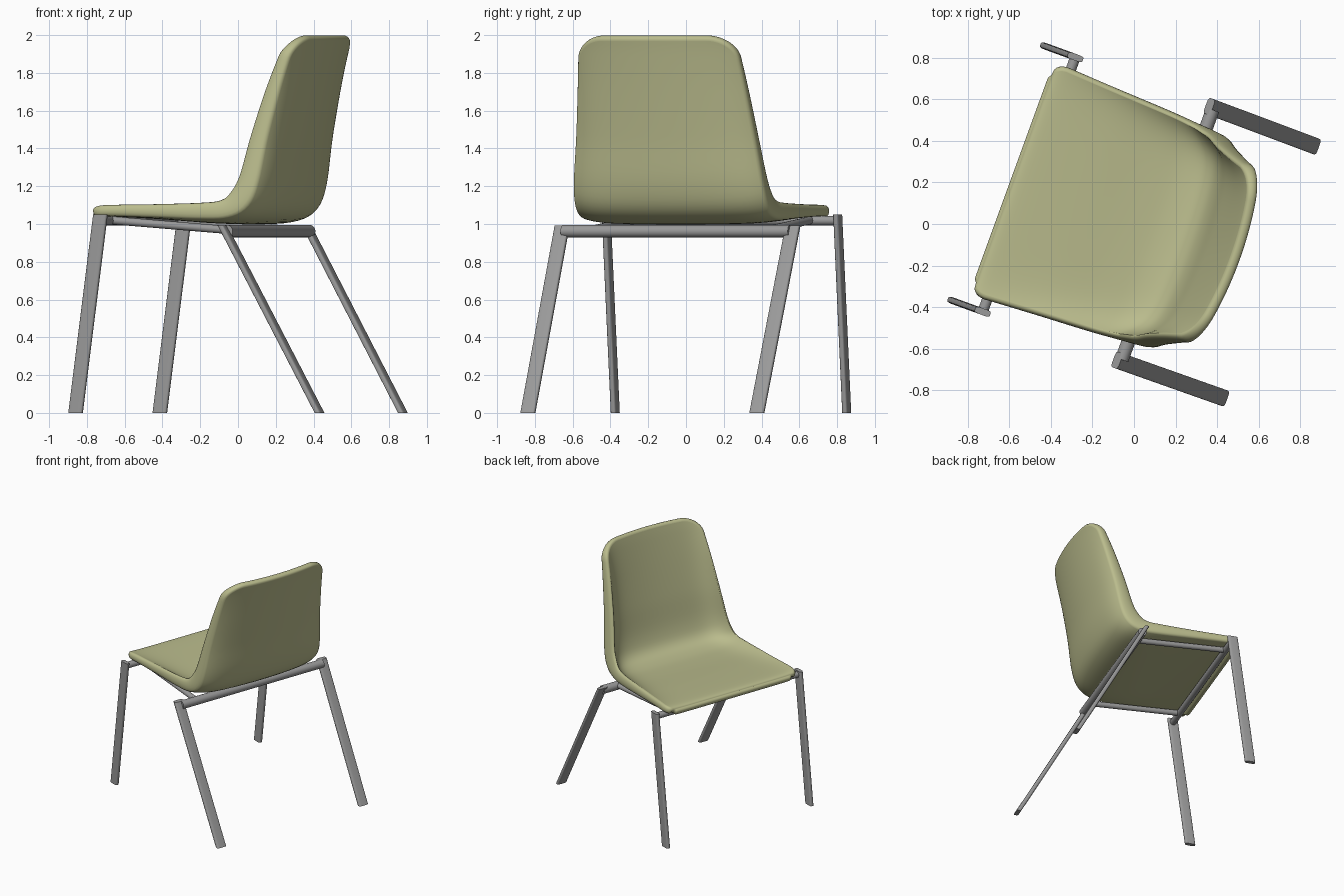
import bpy, bmesh, math
from mathutils import Vector, Matrix

if "Cube" in bpy.data.objects:
    bpy.data.objects.remove(bpy.data.objects["Cube"])

# chair frame: p = towards the back, q = sideways; whole chair is turned 20 degrees
ROT = Matrix.Rotation(math.radians(-20), 3, 'Z')
def W(p, q, z):
    return ROT @ Vector((p, q + 0.006, z))

def material(name, col):
    m = bpy.data.materials.new(name)
    m.diffuse_color = (*col, 1)
    m.use_nodes = True
    m.node_tree.nodes["Principled BSDF"].inputs["Base Color"].default_value = m.diffuse_color
    return m

olive = material("olive shell", (0.49, 0.50, 0.265))
grey = material("grey metal", (0.32, 0.32, 0.32))

def make(name, bm, mat):
    bmesh.ops.recalc_face_normals(bm, faces=bm.faces)
    me = bpy.data.meshes.new(name)
    bm.to_mesh(me)
    bm.free()
    ob = bpy.data.objects.new(name, me)
    bpy.context.collection.objects.link(ob)
    me.materials.append(mat)
    return ob

def smooth(ob, deg=40):
    bpy.ops.object.select_all(action='DESELECT')
    ob.select_set(True)
    bpy.context.view_layer.objects.active = ob
    bpy.ops.object.shade_smooth_by_angle(angle=math.radians(deg))

def loft(name, rings, mat):
    bm = bmesh.new()
    vs = [[bm.verts.new(c) for c in r] for r in rings]
    n = len(vs[0])
    for a, b in zip(vs, vs[1:]):
        for i in range(n):
            bm.faces.new((a[i], a[(i + 1) % n], b[(i + 1) % n], b[i]))
    bm.faces.new(vs[0])
    bm.faces.new(vs[-1])
    smooth(make(name, bm, mat))

# flattened leg with level ends
def leg(name, top, foot, hp, hq):
    def ring(c):
        out = []
        for i in range(28):
            a = 2 * math.pi * i / 28
            ca, sa = math.cos(a), math.sin(a)
            out.append(W(c[0] + hp * math.copysign(abs(ca) ** 0.5, ca),
                         c[1] + hq * math.copysign(abs(sa) ** 0.5, sa), c[2]))
        return out
    loft(name, [ring(foot), ring(top)], grey)

# round bar between two points
def bar(name, a, b, r):
    a, b = W(*a), W(*b)
    rot = (b - a).to_track_quat('Z', 'Y')
    offs = [rot @ Vector((r * math.cos(i * math.pi / 10), r * math.sin(i * math.pi / 10), 0))
            for i in range(20)]
    loft(name, [[a + o for o in offs], [b + o for o in offs]], grey)

for s, side in ((-1, "left"), (1, "right")):
    leg("front_leg_" + side, (-0.54, 0.652 * s, 1.05), (-0.68, 0.652 * s, 0), 0.039, 0.016)
    leg("back_leg_" + side, (0.147, 0.65 * s, 0.992), (0.692, 0.645 * s, 0), 0.018, 0.04)
    bar("side_rail_" + side, (-0.54, 0.5 * s, 1.02), (0.165, 0.5 * s, 0.965), 0.021)
bar("front_rail", (-0.54, -0.65, 1.018), (-0.54, 0.65, 1.018), 0.025)
bar("back_rail", (0.168, -0.64, 0.962), (0.168, 0.64, 0.962), 0.033)

# shell: centre-line p,z, rim p,z, half width, share of soft curve
rows = [
    (-0.620, 1.068, -0.620, 1.072, 0.576, 0.1),
    (-0.57, 1.087, -0.57, 1.098, 0.572, 0.1),
    (-0.30, 1.074, -0.30, 1.104, 0.556, 0.1),
    (-0.02, 1.052, -0.02, 1.112, 0.541, 0.1),
    (0.15, 1.052, 0.095, 1.126, 0.529, 0.12),
    (0.265, 1.092, 0.150, 1.172, 0.518, 0.2),
    (0.325, 1.21, 0.195, 1.26, 0.505, 0.3),
    (0.372, 1.45, 0.245, 1.46, 0.477, 0.4),
    (0.424, 1.70, 0.317, 1.70, 0.448, 0.5),
    (0.468, 1.90, 0.390, 1.90, 0.424, 0.65),
    (0.488, 1.982, 0.425, 1.982, 0.413, 0.75),
]
def sample(t):
    n = len(rows) - 1
    i = max(0, min(int(t * n), n - 1))
    u = t * n - i
    r = [rows[max(0, min(n, i + k))] for k in (-1, 0, 1, 2)]
    return [0.5 * (2 * b + (c - a) * u + (2 * a - 5 * b + 4 * c - d) * u * u
                   + (3 * b - a - 3 * c + d) * u ** 3) for a, b, c, d in zip(*r)]

# curl scales the sharp lift at the sides: 1 for the inner skin, less for the outer
def surf(t, s, curl=1.0):
    pc, zc, pe, ze, w, a = sample(t)
    f = a * s * s + curl * (1 - a) * abs(s) ** 8
    return W(pc + (pe - pc) * f, w * s, zc + (ze - zc) * f)

def normal(t, s, curl):
    h = 0.004
    t = max(h, min(1 - h, t))
    du = surf(t + h, s, curl) - surf(t - h, s, curl)
    dv = surf(t, s + h, curl) - surf(t, s - h, curl)
    return du.cross(dv).normalized()

NR, NC, THICK, BULGE, OUT = 80, 48, 0.05, 0.022, 0.3
ts = [0.5 - 0.5 * math.cos(math.pi * i / NR) for i in range(NR + 1)]
cen = [surf(t, 0) for t in ts]
dist = [0]
for a, b in zip(cen, cen[1:]):
    dist.append(dist[-1] + (b - a).length)

pin, pout, nrm = [], [], []
for t, d in zip(ts, dist):
    w = sample(t)[4]
    lim = 1
    # corners trimmed round at the seat front and back top
    for e, r, wide in ((d, 0.075, 0.075), (dist[-1] - d, 0.10, 0.125)):
        if e < r:
            lim -= wide * (1 - math.sqrt(max(0, 1 - (1 - e / r) ** 2))) / w
    ss = [lim * math.sin((j / NC - 0.5) * math.pi) for j in range(NC + 1)]
    ns = [normal(t, s, OUT * 0.3) for s in ss]
    pin.append([surf(t, s) for s in ss])
    pout.append([surf(t, s, OUT) - n * THICK for s, n in zip(ss, ns)])
    nrm.append(ns)

bm = bmesh.new()
inner = [[bm.verts.new(p) for p in r] for r in pin]
outer = [[bm.verts.new(p) for p in r] for r in pout]
for g in (inner, outer):
    for a, b in zip(g, g[1:]):
        for j in range(NC):
            bm.faces.new((a[j], b[j], b[j + 1], a[j + 1]))

# rounded rim joining the inner and outer skins
edge = ([(0, j) for j in range(NC)] + [(i, NC) for i in range(NR)]
        + [(NR, j) for j in range(NC, 0, -1)] + [(i, 0) for i in range(NR, 0, -1)])
strips = []
for k, (i, j) in enumerate(edge):
    a, b = edge[k - 1], edge[(k + 1) % len(edge)]
    tangent = (pin[b[0]][b[1]] - pin[a[0]][a[1]]).normalized()
    out = nrm[i][j].cross(tangent).normalized() * -1
    # loop runs anticlockwise seen from inside, so outwards is tangent x normal
    if out.dot(pin[i][j] - pin[min(max(i, 8), NR - 8)][NC // 2]) < 0:
        out = -out
    mid = []
    for m in range(1, 8):
        th = math.pi * m / 8
        p = pin[i][j].lerp(pout[i][j], (1 - math.cos(th)) / 2)
        mid.append(bm.verts.new(p + out * BULGE * math.sin(th) ** 0.8))
    strips.append([inner[i][j]] + mid + [outer[i][j]])
for k in range(len(strips)):
    a, b = strips[k - 1], strips[k]
    for m in range(8):
        bm.faces.new((a[m], b[m], b[m + 1], a[m + 1]))
smooth(make("seat_shell", bm, olive), 70)
